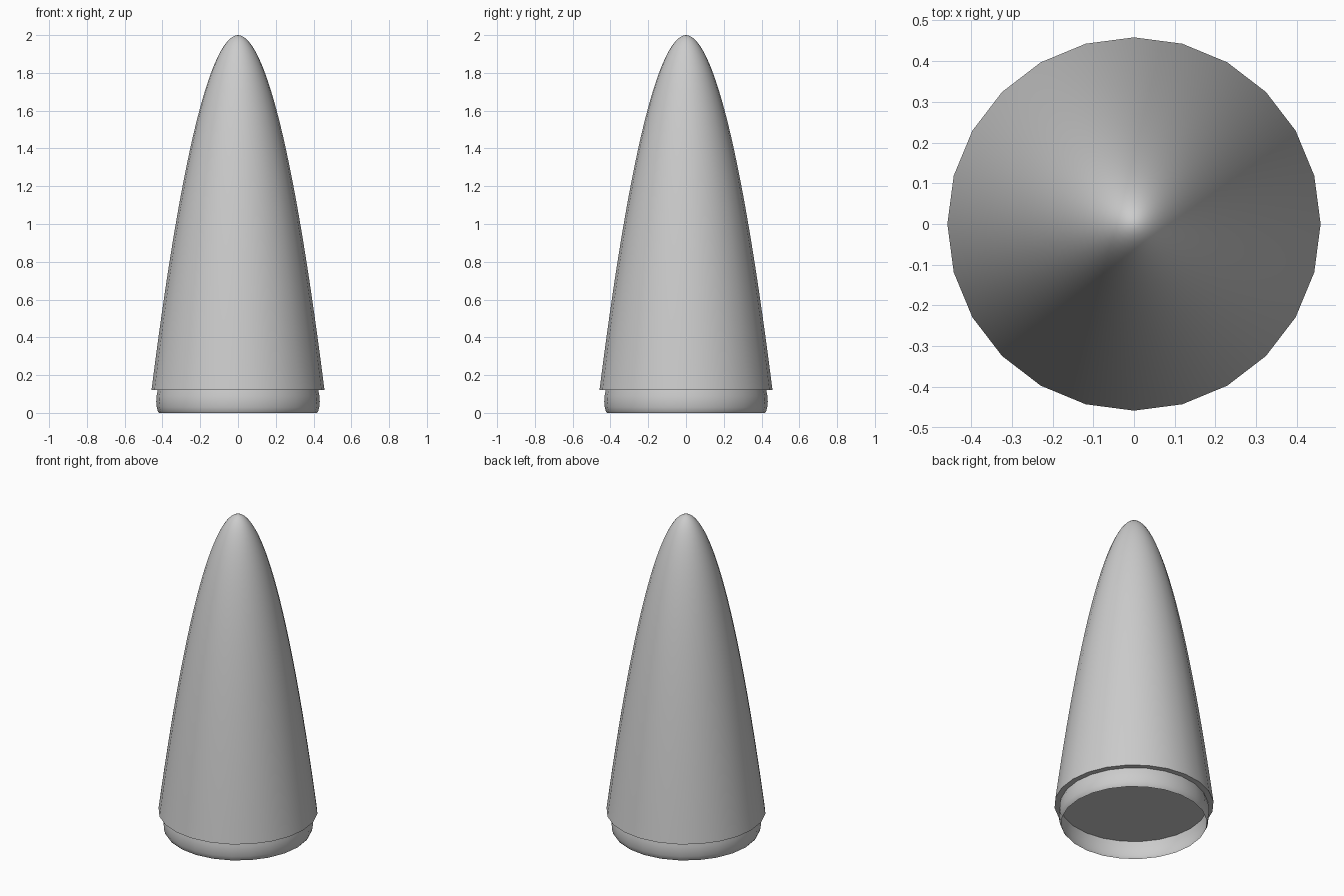
import bpy
import math

SIDES = 24
HEIGHT = 2.0
BASE_Z = 0.12
BASE_R = 0.458

cube = bpy.data.objects.get("Cube")
if cube:
    bpy.data.objects.remove(cube, do_unlink=True)

grey = bpy.data.materials.new("plain grey")
grey.use_nodes = True
colour = (0.6, 0.6, 0.6, 1)
grey.diffuse_color = colour
grey.node_tree.nodes["Principled BSDF"].inputs["Base Color"].default_value = colour


def lathe(name, profile, tip=None, cap=False):
    """Spin (radius, z) points around z, top to bottom, with an optional tip and end cap."""
    verts, faces = [], []
    for r, z in profile:
        for i in range(SIDES):
            a = math.tau * i / SIDES
            verts.append((r * math.cos(a), r * math.sin(a), z))
    for k in range(len(profile) - 1):
        for i in range(SIDES):
            j = (i + 1) % SIDES
            top, low = k * SIDES, (k + 1) * SIDES
            faces.append((top + i, low + i, low + j, top + j))
    if tip is not None:
        verts.append((0, 0, tip))
        faces += [(len(verts) - 1, i, (i + 1) % SIDES) for i in range(SIDES)]
    if cap:
        low = (len(profile) - 1) * SIDES
        faces.append(tuple(low + i for i in reversed(range(SIDES))))
    mesh = bpy.data.meshes.new(name)
    mesh.from_pydata(verts, [], faces)
    mesh.materials.append(grey)
    obj = bpy.data.objects.new(name, mesh)
    bpy.context.collection.objects.link(obj)
    bpy.ops.object.select_all(action="DESELECT")
    obj.select_set(True)
    bpy.context.view_layer.objects.active = obj
    bpy.ops.object.shade_smooth_by_angle(angle=math.radians(40))
    return obj


# Parabolic nose cone, closed underneath; rings crowd toward the rounded tip
RINGS = 28
length = HEIGHT - BASE_Z
cone = [(BASE_R * (k / RINGS) ** 1.04, HEIGHT - length * (k / RINGS) ** 2)
        for k in range(1, RINGS + 1)]
lathe("nose_cone", cone, tip=HEIGHT, cap=True)

# Open shoulder ring with a slight bulge, below the cone's overhang
shoulder = [(0.425, BASE_Z), (0.431, 0.09), (0.433, 0.06), (0.43, 0.03),
            (0.425, 0.01), (0.418, 0)]
lathe("shoulder_ring", shoulder)
